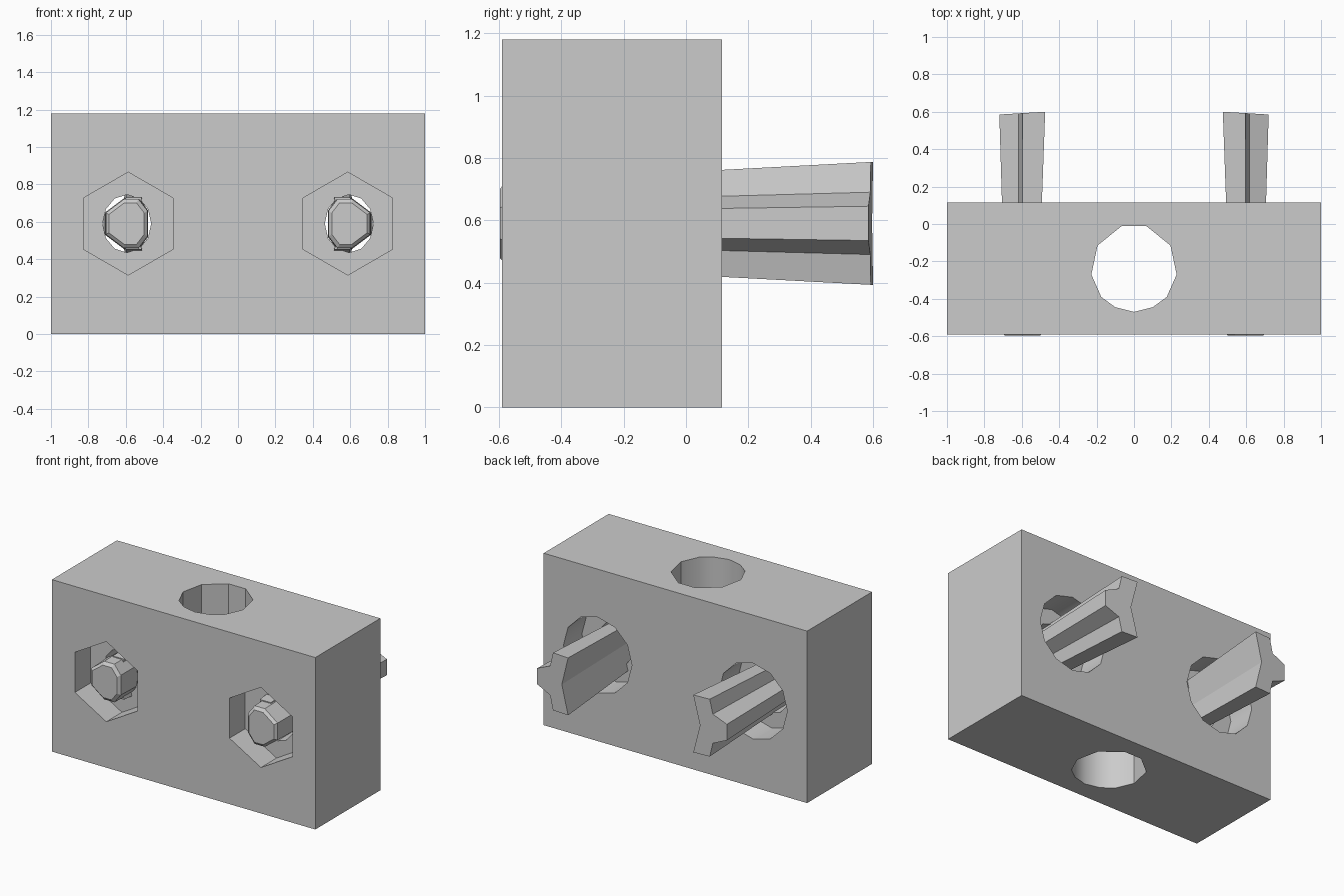
import bpy, bmesh, math
from mathutils import Vector

cube = bpy.data.objects.get("Cube")
if cube:
    bpy.data.objects.remove(cube, do_unlink=True)

grey = bpy.data.materials.new("plain_grey")
grey.use_nodes = True
colour = (0.6, 0.6, 0.6, 1)
grey.diffuse_color = colour
grey.node_tree.nodes["Principled BSDF"].inputs["Base Color"].default_value = colour


def loft(name, rings):
    """Closed solid skinned through rings of matching points."""
    bm = bmesh.new()
    loops = [[bm.verts.new(p) for p in ring] for ring in rings]
    n = len(loops[0])
    for a, b in zip(loops, loops[1:]):
        for i in range(n):
            j = (i + 1) % n
            bm.faces.new((a[i], a[j], b[j], b[i]))
    bm.faces.new(loops[0])
    bm.faces.new(loops[-1])
    bmesh.ops.recalc_face_normals(bm, faces=bm.faces)
    mesh = bpy.data.meshes.new(name)
    bm.to_mesh(mesh)
    bm.free()
    mesh.materials.append(grey)
    ob = bpy.data.objects.new(name, mesh)
    bpy.context.collection.objects.link(ob)
    return ob


def round_section(cx, rx, rz, sides, y):
    """Upright polygon section at depth y, with a vertex at the top."""
    steps = [2 * math.pi * i / sides for i in range(sides)]
    return [(cx + rx * math.sin(t), y, MID + rz * math.cos(t)) for t in steps]


MID = 0.59
FRONT, BACK = -0.59, 0.115

# Block
bpy.ops.mesh.primitive_cube_add(size=1, location=(0, (FRONT + BACK) / 2, MID))
block = bpy.context.object
block.name = "block"
block.scale = (2, BACK - FRONT, 1.18)
bpy.ops.object.transform_apply(location=False, rotation=False, scale=True)
block.data.materials.append(grey)

# Upright bore, drawn as half an outline and mirrored
half = [(0.065, -0.01), (0.195, -0.115), (0.228, -0.27),
        (0.175, -0.39), (0.10, -0.445), (0, -0.47)]
bore = half + [(-x, y) for x, y in reversed(half[:-1])]
cutters = [loft("bore_cutter", [[(x, y, z) for x, y in bore] for z in (-0.1, 1.3)])]

# Hexagonal front pockets, round back recesses and the holes joining them
for s in (-1, 1):
    cutters.append(loft("hex_pocket_cutter", [
        round_section(s * 0.587, 0.275, 0.275, 6, y) for y in (FRONT - 0.1, FRONT + 0.17)]))
    cutters.append(loft("back_recess_cutter", [
        round_section(s * 0.59, 0.26, 0.26, 12, y) for y in (BACK - 0.2, BACK + 0.1)]))
    cutters.append(loft("pin_hole_cutter", [
        round_section(s * 0.594, 0.13, 0.155, 12, y) for y in (FRONT + 0.1, BACK - 0.1)]))

for cutter in cutters:
    cutter.hide_render = True
    mod = block.modifiers.new(cutter.name, "BOOLEAN")
    mod.operation = "DIFFERENCE"
    mod.solver = "EXACT"
    mod.object = cutter
    bpy.context.view_layer.objects.active = block
    bpy.ops.object.modifier_apply(modifier=mod.name)
for cutter in cutters:
    bpy.data.objects.remove(cutter, do_unlink=True)

bpy.ops.object.select_all(action="DESELECT")
block.select_set(True)
bpy.context.view_layer.objects.active = block
bpy.ops.object.shade_smooth_by_angle(angle=math.radians(32))

# Ribbed pin section: offsets from the pin axis, upper half then mirrored
AXIS = 0.61
upper = [(-0.085, 0), (-0.135, 0.197), (-0.015, 0.197), (0.008, 0.1), (0.11, 0.055)]
ribs = upper + [(x, -z) for x, z in reversed(upper[1:])]


def pin_ring(s, y):
    """Ribbed section, widening towards the back, with a slanted end."""
    k = 0.87 + 0.13 * (y - BACK) / (0.6 - BACK)
    ring = []
    for x, z in ribs:
        slant = 0.06 * (x + 0.135) if y > BACK else 0
        ring.append((s * (AXIS + x * k), y - slant, MID + z * k))
    return ring


# Convex pin head, same right and left
head = [(0.11, 0.06), (0.01, 0.135), (-0.07, 0.135), (-0.12, 0.07)]
head += [(x, -z) for x, z in reversed(head)]


def head_ring(s, y, k):
    return [(s * (AXIS - 0.01 + x * k), y, MID + z * k) for x, z in head]


for s, side in ((-1, "right"), (1, "left")):
    loft(side + "_pin_shaft", [pin_ring(s, -0.5), pin_ring(s, 0.6)])
    loft(side + "_pin_head", [head_ring(s, -0.4, 1), head_ring(s, -0.58, 0.97),
                              head_ring(s, -0.597, 0.82)])
